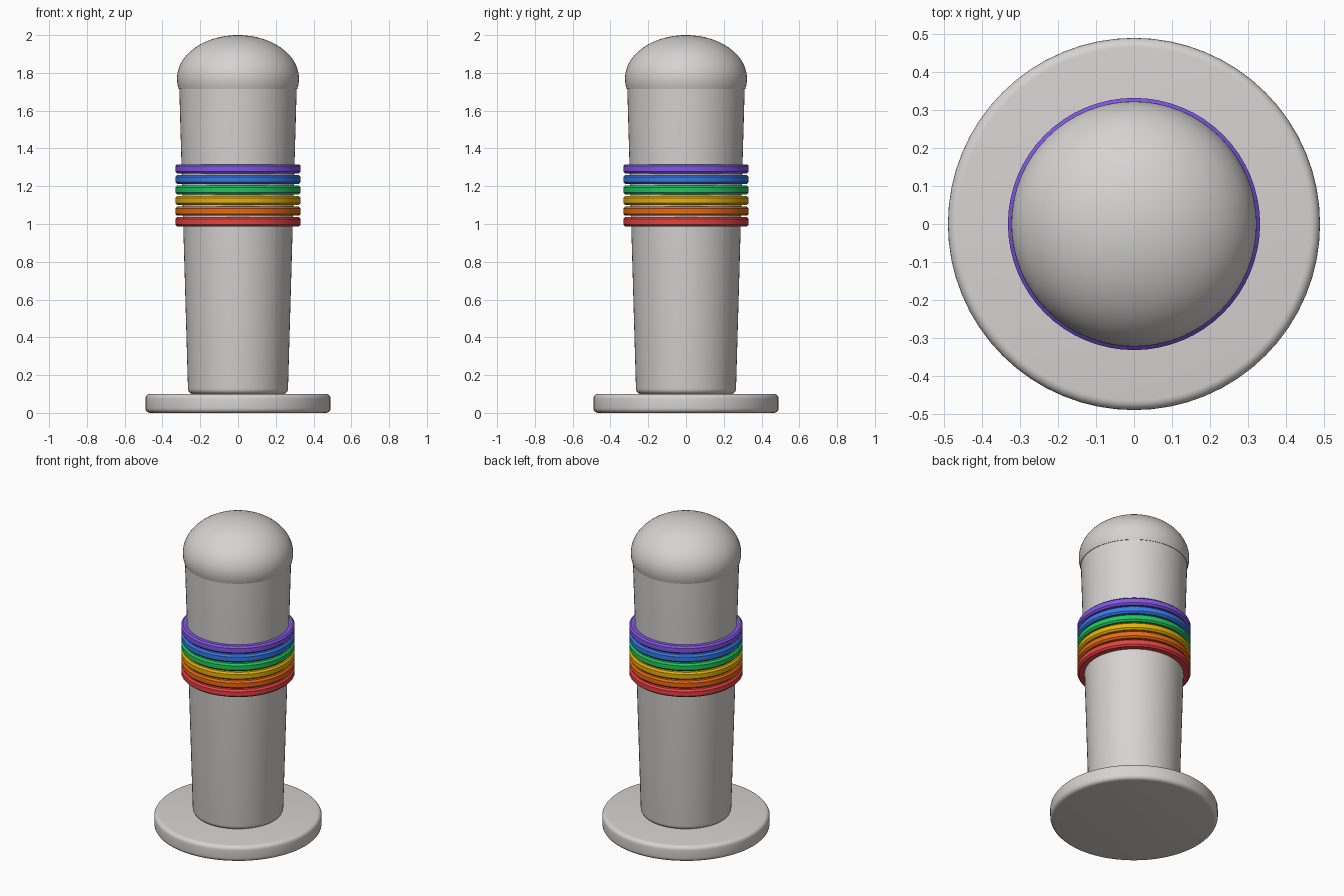
import bpy
import bmesh
import math

cube = bpy.data.objects.get("Cube")
if cube:
    bpy.data.objects.remove(cube, do_unlink=True)

SEGMENTS = 64


def material(name, hex_code):
    # Convert an sRGB hex colour to linear values
    srgb = [int(hex_code[i:i + 2], 16) / 255 for i in (0, 2, 4)]
    linear = [((c + 0.055) / 1.055) ** 2.4 for c in srgb] + [1]
    mat = bpy.data.materials.new(name)
    mat.use_nodes = True
    mat.diffuse_color = linear
    bsdf = mat.node_tree.nodes["Principled BSDF"]
    bsdf.inputs["Base Color"].default_value = linear
    bsdf.inputs["Roughness"].default_value = 0.6
    return mat


def lathe(name, profile, mat):
    # Spin a (radius, height) profile around z, from bottom axis to top axis
    bm = bmesh.new()
    verts = [bm.verts.new((r, 0, z)) for r, z in profile]
    edges = [bm.edges.new(pair) for pair in zip(verts, verts[1:])]
    bmesh.ops.spin(bm, geom=verts + edges, cent=(0, 0, 0), axis=(0, 0, 1),
                   angle=math.tau, steps=SEGMENTS, use_merge=True)
    bmesh.ops.remove_doubles(bm, verts=bm.verts, dist=0.0001)
    bmesh.ops.recalc_face_normals(bm, faces=bm.faces)
    mesh = bpy.data.meshes.new(name)
    bm.to_mesh(mesh)
    bm.free()
    mesh.materials.append(mat)
    obj = bpy.data.objects.new(name, mesh)
    bpy.context.collection.objects.link(obj)
    bpy.ops.object.select_all(action='DESELECT')
    obj.select_set(True)
    bpy.context.view_layer.objects.active = obj
    bpy.ops.object.shade_smooth_by_angle(angle=math.radians(35))
    return obj


def round_corner(r, z, size, start):
    # Quarter arc about (r, z), beginning at the given angle in degrees
    return [(r + size * math.cos(a), z + size * math.sin(a))
            for a in (math.radians(start + 90 * i / 5) for i in range(6))]


stone = material("warm_grey", "d6d3d1")

# Round foot plate with softened rims
foot = [(0, 0)] + round_corner(0.465, 0.025, 0.025, -90)
foot += round_corner(0.465, 0.075, 0.025, 0) + [(0, 0.1)]
lathe("foot_plate", foot, stone)

# Tapered column, rounded at the lower edge
column = [(0, 0.1)] + round_corner(0.237, 0.128, 0.028, -90)
column += [(0.311, 1.72), (0, 1.72)]
lathe("column", column, stone)

# Flattened dome cap that bulges slightly past the column
low = -math.asin(0.055 / 0.23)
dome = [(0, 1.715)]
for i in range(25):
    a = low + (math.pi / 2 - low) * i / 24
    dome.append((0.323 * math.cos(a), 1.77 + 0.23 * math.sin(a)))
lathe("dome_cap", dome, stone)

# Stack of coloured rings with chamfered edges
colours = [("red", "ef4444"), ("orange", "f97316"), ("yellow", "eab308"),
           ("green", "22c55e"), ("blue", "3b82f6"), ("violet", "8b5cf6")]
for i, (colour, code) in enumerate(colours):
    z = 0.988 + 0.056 * i
    ring = [(0.28, z), (0.322, z), (0.332, z + 0.01), (0.332, z + 0.038),
            (0.322, z + 0.048), (0.28, z + 0.048), (0.28, z)]
    lathe(colour + "_ring", ring, material(colour, code))
